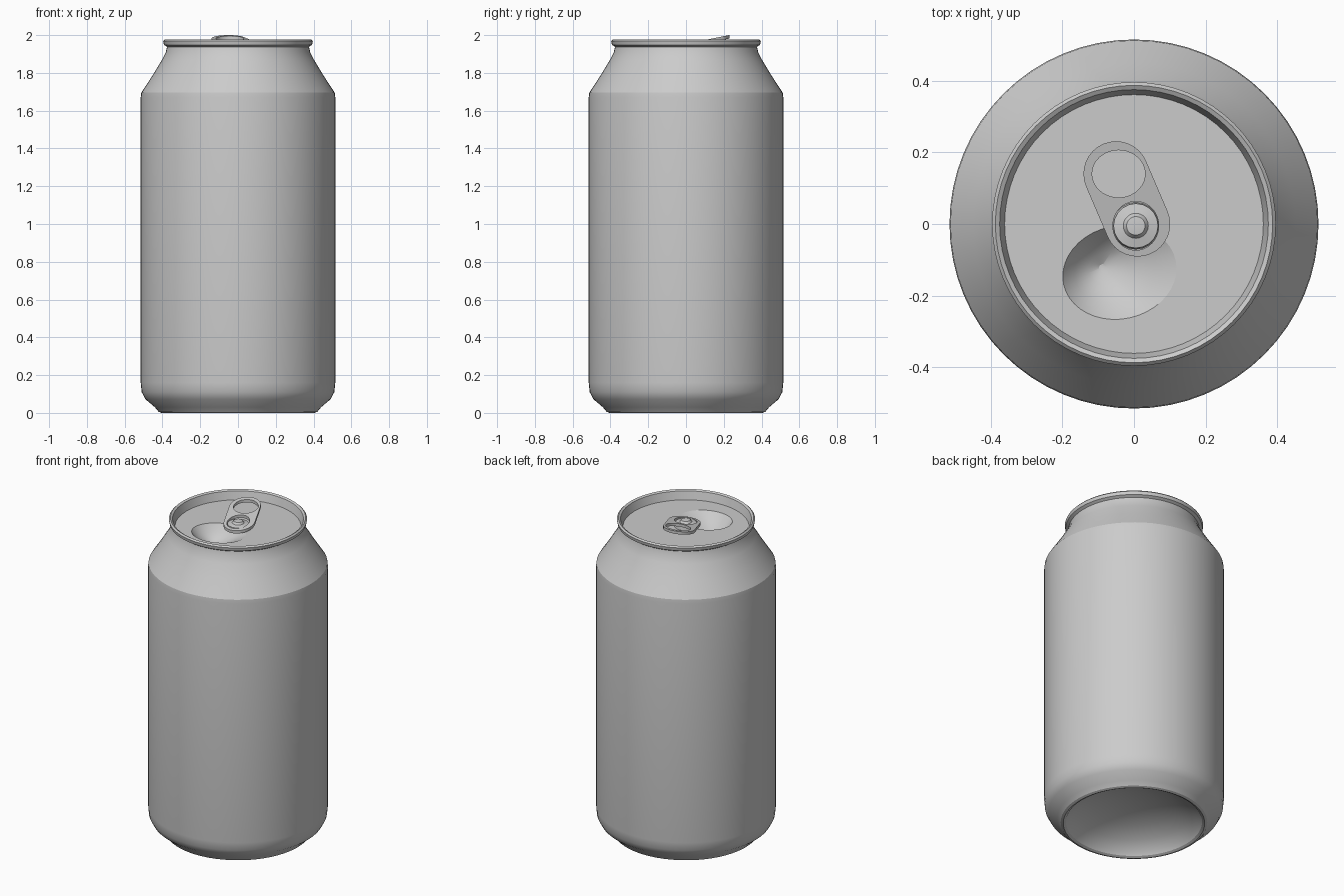
import bpy, bmesh
from math import sin, cos, pi, radians
from mathutils import Matrix, Vector

cube = bpy.data.objects.get("Cube")
if cube:
    bpy.data.objects.remove(cube, do_unlink=True)

metal = bpy.data.materials.new("plain_grey_metal")
metal.use_nodes = True
GREY = (0.6, 0.6, 0.6, 1)
metal.diffuse_color = GREY
metal.node_tree.nodes["Principled BSDF"].inputs["Base Color"].default_value = GREY

LID_Z = 1.92


def finish(name, bm, angle=24):
    mesh = bpy.data.meshes.new(name)
    bm.to_mesh(mesh)
    bm.free()
    obj = bpy.data.objects.new(name, mesh)
    bpy.context.collection.objects.link(obj)
    mesh.materials.append(metal)
    bpy.ops.object.select_all(action='DESELECT')
    obj.select_set(True)
    bpy.context.view_layer.objects.active = obj
    bpy.ops.object.shade_smooth_by_angle(angle=radians(angle))
    return obj


def lathe(name, profile, steps=64):
    bm = bmesh.new()
    verts = [bm.verts.new((r, 0, z)) for r, z in profile]
    edges = [bm.edges.new(pair) for pair in zip(verts, verts[1:])]
    bmesh.ops.spin(bm, geom=verts + edges, cent=(0, 0, 0), axis=(0, 0, 1),
                   angle=2 * pi, steps=steps)
    bmesh.ops.remove_doubles(bm, verts=bm.verts, dist=0.0005)
    bmesh.ops.recalc_face_normals(bm, faces=bm.faces)
    return finish(name, bm)


def ellipse(cx, cy, a, b, turn=0, n=40):
    rot = Matrix.Rotation(turn, 2)
    return [Vector((cx, cy)) + rot @ Vector((a * cos(2 * pi * i / n), b * sin(2 * pi * i / n)))
            for i in range(n)]


def fill_loops(bm, loops, z):
    """Flat face between an outer outline and the holes in it, facing up."""
    rings, edges = [], []
    for loop in loops:
        ring = [bm.verts.new((p.x, p.y, z)) for p in loop]
        edges += [bm.edges.new((ring[i - 1], ring[i])) for i in range(len(ring))]
        rings.append(ring)
    bmesh.ops.triangle_fill(bm, use_beauty=True, use_dissolve=False, edges=edges)
    for f in bm.faces:
        f.normal_update()
        if f.normal.z < 0:
            f.normal_flip()
    return rings


# Can body: domed base, wall, sloping shoulder, neck and rolled rim
lathe("can_body", [
    (0, 0.15), (0.12, 0.142), (0.23, 0.115), (0.32, 0.075), (0.375, 0.03),
    (0.39, 0.008), (0.405, 0), (0.42, 0.006), (0.44, 0.03), (0.49, 0.072),
    (0.51, 0.11), (0.515, 0.16), (0.515, 1.67), (0.512, 1.695), (0.45, 1.79),
    (0.402, 1.87), (0.382, 1.91), (0.376, 1.938), (0.392, 1.948),
    (0.396, 1.968), (0.387, 1.977), (0.375, 1.97), (0.361, LID_Z)])

# Lid with the pushed-in mouth, deepest towards the can's right
bm = bmesh.new()
mouth = ellipse(-0.04, -0.135, 0.16, 0.13, radians(12))
outer, ring = fill_loops(bm, [ellipse(0, 0, 0.364, 0.364, n=64), mouth], LID_Z)
pit = Vector((-0.09, -0.12))
for t, depth in ((0.3, 0.045), (0.65, 0.075), (0.93, 0.09)):
    lower = []
    for p in mouth:
        q = p.lerp(pit, t)
        lower.append(bm.verts.new((q.x, q.y, LID_Z - depth * (1 - 1.2 * max(q.x, 0) / 0.12 * 0.6))))
    for i in range(len(ring)):
        bm.faces.new((ring[i - 1], ring[i], lower[i], lower[i - 1]))
    ring = lower
bm.faces.new(ring)
for f in bm.faces:
    f.normal_update()
    if f.normal.z < 0:
        f.normal_flip()
finish("lid", bm)

# Pull tab: rounded plate with a finger hole, lifted at the back
bm = bmesh.new()
front, back = Vector((0.01, 0)), Vector((-0.05, 0.14))
lean = (back - front).angle_signed(Vector((0, 1)))
outline = []
for centre, start in ((back, 0), (front, pi)):
    for i in range(17):
        a = start + pi * i / 16 + lean
        outline.append(centre + 0.091 * Vector((cos(a), sin(a))))
holes = [ellipse(-0.043, 0.14, 0.074, 0.066), ellipse(0.005, -0.005, 0.064, 0.068)]
fill_loops(bm, [outline] + holes, 0)
extruded = bmesh.ops.extrude_face_region(bm, geom=bm.faces[:])
top = [v for v in extruded["geom"] if isinstance(v, bmesh.types.BMVert)]
bmesh.ops.translate(bm, verts=top, vec=(0, 0, 0.018))
bmesh.ops.recalc_face_normals(bm, faces=bm.faces)
for v in bm.verts:
    v.co.z += 1.936 + 0.2 * v.co.y
finish("pull_tab", bm, 30)

# Rivet holding the tab
rivet = lathe("tab_rivet", [(0.066, LID_Z - 0.003), (0.062, 1.942), (0.035, 1.948),
                            (0.026, 1.96), (0, 1.963)], 20)
rivet.location = (0.005, -0.005, 0)
